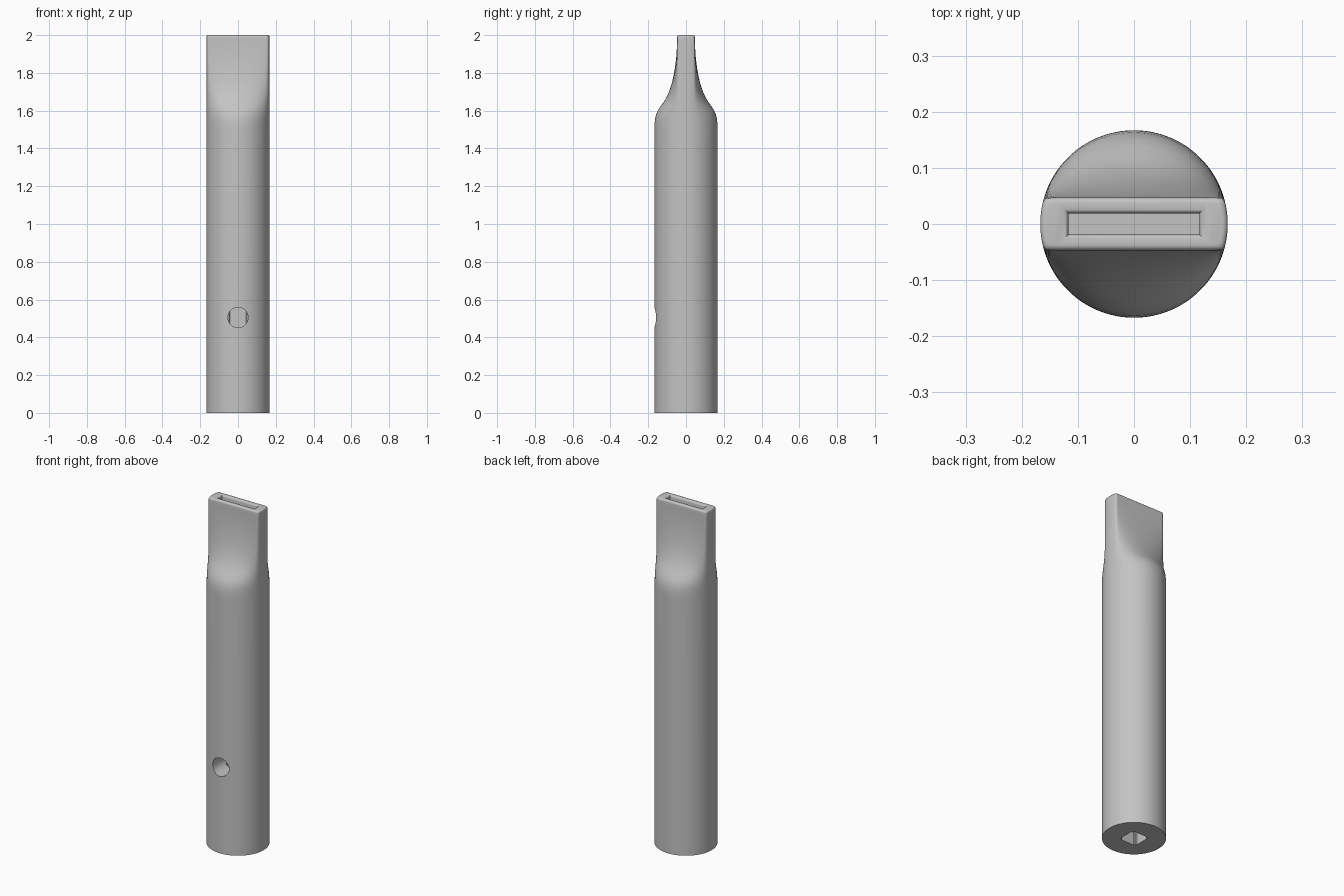
import bpy, bmesh, math

cube = bpy.data.objects.get("Cube")
if cube:
    bpy.data.objects.remove(cube, do_unlink=True)

R, H = 0.167, 0.047        # tube radius, half thickness of the flat mouthpiece
SEG = 160

grey = bpy.data.materials.new("light grey")
grey.use_nodes = True
colour = (0.55, 0.55, 0.55, 1)
grey.diffuse_color = colour
grey.node_tree.nodes["Principled BSDF"].inputs["Base Color"].default_value = colour


def loft(name, rings):
    """Skin a closed solid through equal-length rings of points."""
    bm = bmesh.new()
    loops = [[bm.verts.new(p) for p in ring] for ring in rings]
    n = len(loops[0])
    for low, high in zip(loops, loops[1:]):
        for i in range(n):
            j = (i + 1) % n
            bm.faces.new((low[i], low[j], high[j], high[i]))
    bm.faces.new(loops[0][::-1])
    bm.faces.new(loops[-1])
    bmesh.ops.recalc_face_normals(bm, faces=bm.faces)
    mesh = bpy.data.meshes.new(name)
    bm.to_mesh(mesh)
    bm.free()
    mesh.materials.append(grey)
    obj = bpy.data.objects.new(name, mesh)
    bpy.context.collection.objects.link(obj)
    return obj


def section(z, half, inset=0.0):
    """Blend from a circle (half = R) to a rounded bar (half = H)."""
    t = (R - half) / (R - H)
    ring = []
    for i in range(SEG):
        a = 2 * math.pi * (i + 0.5) / SEG
        x, y = R * math.cos(a), R * math.sin(a)
        flat = y / (1 + abs(y / H) ** 7) ** (1 / 7)
        y = (1 - t) * y + t * flat
        ring.append((x * (1 - inset / R), y * (1 - inset / half), z))
    return ring


def box_ring(z, hx, hy):
    return [(-hx, -hy, z), (hx, -hy, z), (hx, hy, z), (-hx, hy, z)]


# Tube, shoulder and flat mouthpiece
profile = [(0, R), (0.4, R), (0.61, R), (1.5, R), (1.53, 0.1665), (1.56, 0.163),
           (1.58, 0.158), (1.6, 0.149), (1.62, 0.137), (1.645, 0.119),
           (1.67, 0.104), (1.7, 0.09), (1.74, 0.0765), (1.78, 0.067),
           (1.83, 0.058), (1.88, 0.052), (1.93, 0.0485), (1.97, H)]
rings = [section(z, half) for z, half in profile]
EDGE = 0.01
for k in range(6):
    a = k / 5 * math.pi / 2
    rings.append(section(2 - EDGE + EDGE * math.sin(a), H, EDGE * (1 - math.cos(a))))
body = loft("tube_body", rings)

# Mouthpiece slot with a rounded entry
slot = [box_ring(1.6, 0.117, 0.019)]
for k in range(5):
    a = k / 4 * math.pi / 2
    grow = 0.01 * (1 - math.cos(a))
    slot.append(box_ring(1.99 + 0.01 * math.sin(a), 0.117 + grow, 0.019 + grow))
slot.append(box_ring(2.02, 0.127, 0.029))
cutters = [loft("slot_cutter", slot)]

# Square bore in the base, with softened corners
bore = loft("bore_cutter", [box_ring(z, 0.054, 0.054) for z in (-0.05, 0.7)])
bm = bmesh.new()
bm.from_mesh(bore.data)
uprights = [e for e in bm.edges if abs(e.verts[0].co.z - e.verts[1].co.z) > 0.1]
bmesh.ops.bevel(bm, geom=uprights, offset=0.012, segments=3, affect='EDGES')
bm.to_mesh(bore.data)
bm.free()
cutters.append(bore)

# Round hole in the front wall
bpy.ops.mesh.primitive_cylinder_add(vertices=48, radius=0.0545, depth=0.2,
                                    location=(0, -0.12, 0.505),
                                    rotation=(math.pi / 2, 0, 0))
hole = bpy.context.object
hole.name = "hole_cutter"
hole.data.materials.append(grey)
# stop just short of the bore width so the cut stays clean
hole.scale = (0.98, 0.98, 1)
cutters.append(hole)

bpy.context.view_layer.objects.active = body
for cutter in cutters:
    cutter.hide_render = True
    mod = body.modifiers.new(cutter.name, 'BOOLEAN')
    mod.operation = 'DIFFERENCE'
    mod.solver = 'EXACT'
    mod.object = cutter
    bpy.ops.object.modifier_apply(modifier=mod.name)
for cutter in cutters:
    bpy.data.objects.remove(cutter, do_unlink=True)

bpy.ops.object.select_all(action='DESELECT')
body.select_set(True)
bpy.context.view_layer.objects.active = body
bpy.ops.object.shade_smooth_by_angle(angle=math.radians(35))
